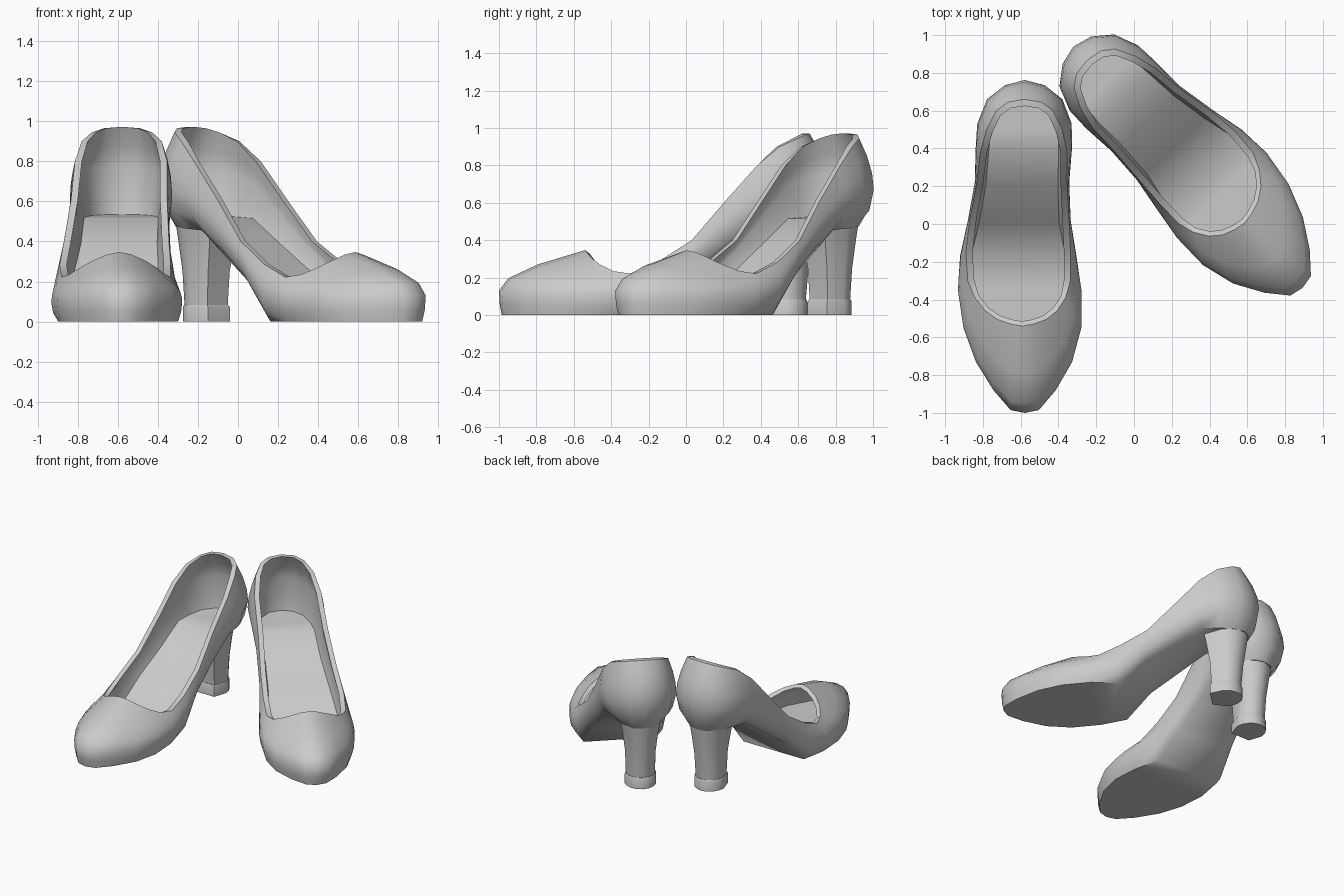
import bpy, bmesh, math
from mathutils import Vector

if "Cube" in bpy.data.objects:
    bpy.data.objects.remove(bpy.data.objects["Cube"])

# Half outlines, toe to back of heel: sole edge, widest line of the upper, opening rim
SOLE = [(0, -.985), (.07, -.965), (.155, -.87), (.245, -.72), (.292, -.55), (.292, -.35), (.25, -.165),
        (.21, 0), (.19, .2), (.175, .38), (.155, .5), (.125, .6), (.07, .675), (0, .69)]
WIDE = [(0, -1, .13), (.075, -.985, .13), (.165, -.88, .12), (.255, -.73, .11), (.312, -.55, .11),
        (.327, -.35, .1), (.308, -.17, .13), (.272, .02, .31), (.25, .22, .48), (.255, .4, .62),
        (.25, .53, .65), (.2, .66, .67), (.105, .735, .68), (0, .762, .69)]
RIM = [(0, -.54, .347), (.06, -.53, .335), (.13, -.505, .305), (.19, -.46, .27), (.24, -.39, .235),
       (.272, -.30, .222), (.277, -.15, .285), (.262, .03, .40), (.24, .21, .61), (.23, .38, .80),
       (.2, .5, .9), (.15, .6, .945), (.09, .645, .965), (0, .66, .972)]
N = len(SOLE)


def sole_z(y):
    pts = [(-2, 0), (-.165, 0), (0, .175), (.38, .455), (.69, .475)]
    for (a, za), (b, zb) in zip(pts, pts[1:]):
        if y <= b:
            return za + (zb - za) * (y - a) / (b - a)
    return pts[-1][1]


def bezier(a, c, b, t):
    return a * (1 - t) ** 2 + c * 2 * t * (1 - t) + b * t * t


def inset(p, d):
    to = Vector((0, min(max(p.y, -.3), .4), p.z)) - p
    return p + to.normalized() * d


def column(i):
    """Section from sole edge over the rim and down to the insole edge."""
    s = Vector((*SOLE[i], sole_z(SOLE[i][1])))
    a, r = Vector(WIDE[i]), Vector(RIM[i])
    c1 = Vector((a.x, a.y, s.z + .4 * (a.z - s.z)))
    c2 = Vector((a.x, a.y, a.z + .45 * (r.z - a.z)))
    outer = [s, bezier(s, c1, a, .5), a, bezier(a, c2, r, .33), bezier(a, c2, r, .67), r]
    inner = [inset(p, .035) for p in (outer[5], outer[4], outer[3])]
    if i < 5:  # thin edge at the throat
        inner[0] = inset(r, .025) - Vector((0, 0, .018))
    floor = inset((s + a) / 2, .03)
    floor.z = sole_z(floor.y) + .06
    return outer + inner + [floor]


def finish(bm, name, loc, rot):
    bmesh.ops.recalc_face_normals(bm, faces=bm.faces[:])
    me = bpy.data.meshes.new(name)
    bm.to_mesh(me)
    bm.free()
    ob = bpy.data.objects.new(name, me)
    bpy.context.collection.objects.link(ob)
    ob.location, ob.rotation_euler = loc, (0, 0, rot)
    bpy.ops.object.select_all(action='DESELECT')
    ob.select_set(True)
    bpy.context.view_layer.objects.active = ob
    bpy.ops.object.shade_smooth_by_angle(angle=math.radians(48))


def shoe_body(name, side, loc, rot):
    bm = bmesh.new()

    def place(p, sx):
        bend = -.035 * math.exp(-((p.y + .15) / .4) ** 2)
        return bm.verts.new((side * (sx * p.x + bend), p.y, p.z))

    right = [[place(p, 1) for p in column(i)] for i in range(N)]
    left = [right[i] if i in (0, N - 1) else [place(p, -1) for p in column(i)] for i in range(N)]
    # upper, rim and lining
    for half in (right, left):
        for a, b in zip(half, half[1:]):
            for k in range(len(a) - 1):
                bm.faces.new((a[k], b[k], b[k + 1], a[k + 1]))
    # outsole and insole strips
    for k in (0, -1):
        for i in range(N - 1):
            quad = [right[i][k], right[i + 1][k], left[i + 1][k], left[i][k]]
            bm.faces.new(list(dict.fromkeys(quad)))
    finish(bm, name, loc, rot)


def d_loft(name, rings, loc, rot):
    """D-shaped loft: flat front, round back. Rings are (z, half width, front y, back y)."""
    bm = bmesh.new()
    loops = []
    for z, w, f, b in rings:
        mid = f + (b - f) * .45
        pts = [(-w * .7, f), (w * .7, f)]
        pts += [(w * math.cos(t), mid + (b - mid) * math.sin(t))
                for t in (math.pi * j / 8 for j in range(9))]
        loops.append([bm.verts.new((x, y, z)) for x, y in pts])
    for a, b in zip(loops, loops[1:]):
        for j in range(len(a)):
            n = (j + 1) % len(a)
            bm.faces.new((a[j], a[n], b[n], b[j]))
    bm.faces.new(loops[0])
    bm.faces.new(loops[-1])
    finish(bm, name, loc, rot)


# The pair: straight shoe, and its mirrored partner turned outward
for label, side, loc, rot in (("straight", 1, (-.578, 0, 0), 0),
                              ("turned", -1, (.204, .387, 0), math.radians(43.5))):
    shoe_body(label + "_shoe_upper", side, loc, rot)
    d_loft(label + "_shoe_heel", [(.075, .1, .445, .64), (.25, .106, .435, .655),
                                  (.4, .125, .41, .678), (.49, .145, .39, .688)], loc, rot)
    d_loft(label + "_shoe_heel_cap", [(0, .108, .435, .65), (.07, .108, .435, .65),
                                      (.083, .103, .441, .644)], loc, rot)
